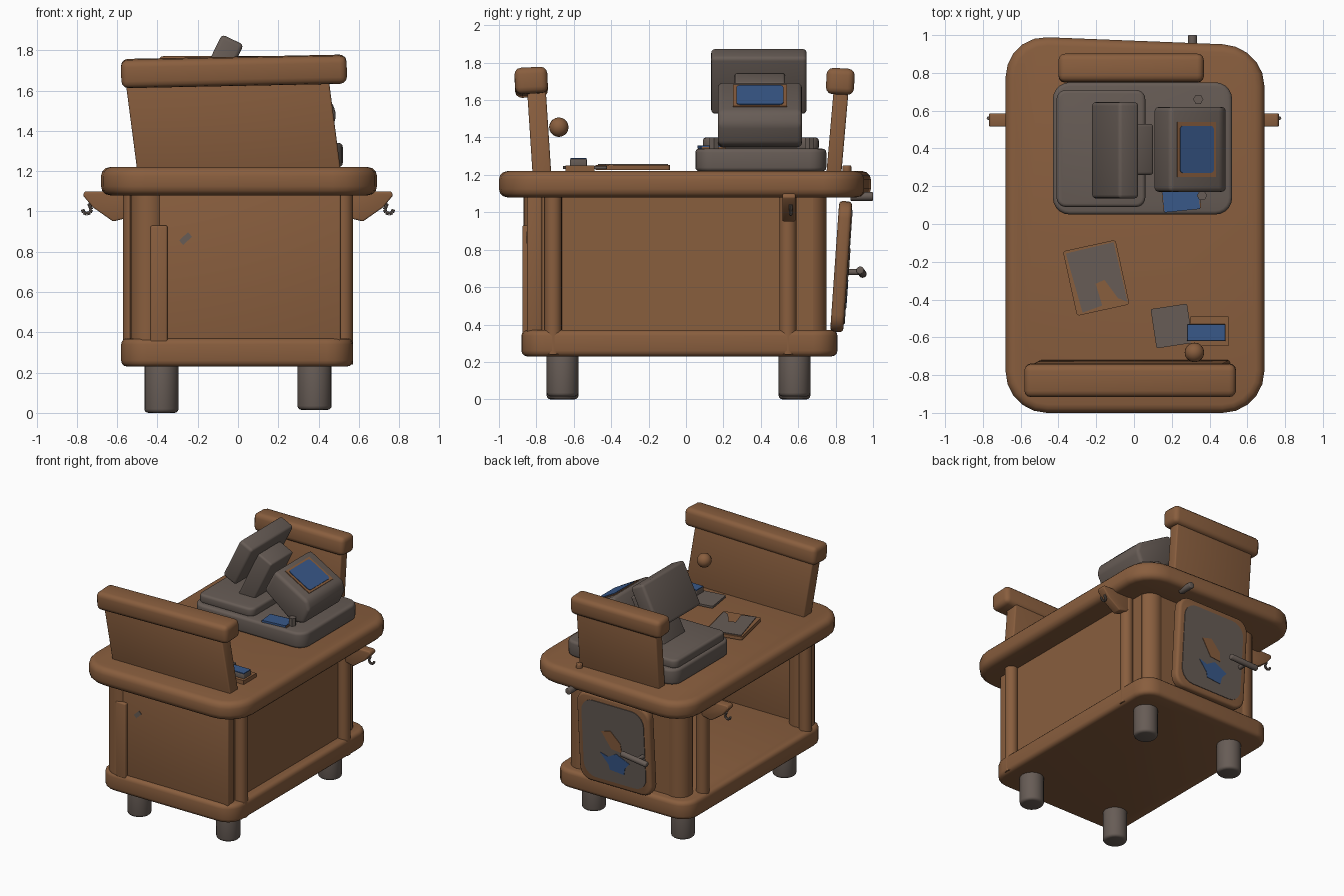
import bpy, bmesh
from math import sin, cos, pi, radians
from mathutils import Vector, Matrix, Euler

old = bpy.data.objects.get("Cube")
if old:
    bpy.data.objects.remove(old, do_unlink=True)


def material(name, rgb):
    m = bpy.data.materials.new(name)
    m.use_nodes = True
    m.diffuse_color = (*rgb, 1)
    m.node_tree.nodes["Principled BSDF"].inputs["Base Color"].default_value = (*rgb, 1)
    return m


WOOD = material("brown wood", (0.25, 0.112, 0.048))
GREY = material("warm grey", (0.135, 0.107, 0.092))
BLUE = material("screen blue", (0.04, 0.098, 0.25))


def finish(name, bm, mat, loc, rot):
    bmesh.ops.recalc_face_normals(bm, faces=bm.faces)
    me = bpy.data.meshes.new(name)
    bm.to_mesh(me)
    bm.free()
    ob = bpy.data.objects.new(name, me)
    ob.location, ob.rotation_euler = loc, rot
    me.materials.append(mat)
    bpy.context.collection.objects.link(ob)
    return ob


def rounded(w, h, r=0.0, n=5):
    """Outline of a rectangle with rounded corners."""
    if r <= 0:
        return [(w/2, h/2), (-w/2, h/2), (-w/2, -h/2), (w/2, -h/2)]
    pts = []
    for k, (sx, sy) in enumerate([(1, 1), (-1, 1), (-1, -1), (1, -1)]):
        for i in range(n + 1):
            a = pi/2 * (k + i/n)
            pts.append((sx*(w/2 - r) + r*cos(a), sy*(h/2 - r) + r*sin(a)))
    return pts


def prism(name, pts, depth, loc, mat, rot=(0, 0, 0), bev=0.0, lean=(0, 0)):
    """Extrude an outline along local z, lean its top, round its sharp edges."""
    bm = bmesh.new()
    low = [bm.verts.new((x, y, -depth/2)) for x, y in pts]
    top = [bm.verts.new((x + lean[0], y + lean[1], depth/2)) for x, y in pts]
    bm.faces.new(low[::-1])
    bm.faces.new(top)
    for i in range(len(pts)):
        j = (i + 1) % len(pts)
        bm.faces.new((low[i], low[j], top[j], top[i]))
    bmesh.ops.recalc_face_normals(bm, faces=bm.faces)
    if bev:
        sharp = [e for e in bm.edges if e.calc_face_angle(0) > radians(25)]
        bmesh.ops.bevel(bm, geom=sharp, offset=bev, segments=3, profile=0.5, affect='EDGES')
    return finish(name, bm, mat, loc, rot)


def box(name, x, y, z, mat, r=0.0, bev=0.0, lean=(0, 0), rot=(0, 0, 0)):
    """Block given by its (min, max) on each axis."""
    mid = [(a + b)/2 for a, b in (x, y, z)]
    return prism(name, rounded(x[1]-x[0], y[1]-y[0], r), z[1]-z[0], mid, mat, rot, bev, lean)


def rod(name, a, b, r, mat, bev=0.0, sides=20):
    a, b = Vector(a), Vector(b)
    rot = (b - a).to_track_quat('Z', 'Y').to_euler()
    ring = [(r*cos(2*pi*i/sides), r*sin(2*pi*i/sides)) for i in range(sides)]
    return prism(name, ring, (b - a).length, (a + b)/2, mat, rot, bev)


def ball(name, loc, r, mat):
    bm = bmesh.new()
    bmesh.ops.create_uvsphere(bm, u_segments=16, v_segments=10, radius=r)
    return finish(name, bm, mat, loc, (0, 0, 0))


# Table top, with a slightly skewed back edge
top = box("table_top", (-0.68, 0.69), (-1, 0.99), (1.08, 1.22), WOOD, r=0.22, bev=0.045)
for v in top.data.vertices:
    if v.co.y > 0:
        v.co.y -= 0.04 * (v.co.x + 0.5) * v.co.y

# Base, legs, walls and posts; the -x side stays open
box("base_slab", (-0.58, 0.57), (-0.88, 0.81), (0.23, 0.37), WOOD, r=0.13, bev=0.03)
for x in (-0.38, 0.38):
    for y in (-0.66, 0.58):
        rod("leg", (x, y, 0 if x < 0 else 0.015), (x, y, 0.26), 0.085, GREY, 0.02)
box("front_wall", (-0.5, 0.51), (-0.85, -0.77), (0.35, 1.1), WOOD, bev=0.01)
box("side_wall", (0.44, 0.5), (-0.8, 0.68), (0.35, 1.1), WOOD)
box("back_wall", (-0.42, 0.42), (0.68, 0.74), (0.35, 1.1), WOOD)
for x in (-0.41, 0.41):
    rod("back_corner_post", (x, 0.66, 0.35), (x, 0.66, 1.1), 0.09, WOOD)
rod("front_corner_post", (-0.445, -0.78, 0.35), (-0.445, -0.78, 1.1), 0.09, WOOD)
box("front_strip", (-0.435, -0.35), (-0.875, -0.8), (0.24, 0.93), WOOD, bev=0.01)
for side in (-1, 1):
    for y in (-0.71, 0.545):
        rod("side_post", (side*0.525, y, 0.24), (side*0.525, y, 1.1), 0.046, WOOD)
box("wall_mark", (-0.29, -0.23), (-0.854, -0.848), (0.85, 0.88), GREY, rot=(0, -0.75, 0))

# Side brackets with hooks
for side in (-1, 1):
    outline = [(0.54, 0.97), (0.62, 0.95), (0.72, 1.02), (0.77, 1.08), (0.76, 1.1), (0.54, 1.1)]
    prism("bracket", [(side*x, z) for x, z in outline], 0.07, (0, 0.55, 0), WOOD,
          (pi/2, 0, 0), 0.008)
    path = [(0.74, 1.04)] + [(0.75 + 0.022*cos(a), 1.01 + 0.022*sin(a))
                             for a in (pi, 1.25*pi, 1.5*pi, 1.75*pi, 2*pi)]
    for (xa, za), (xb, zb) in zip(path, path[1:]):
        rod("hook", (side*xa, 0.56, za), (side*xb, 0.56, zb), 0.009, GREY, sides=8)

# Upright boards with thick caps
box("front_board", (-0.5, 0.51), (-0.82, -0.72), (1.2, 1.66), WOOD, bev=0.01, lean=(-0.06, -0.03))
box("front_board_cap", (-0.58, 0.54), (-0.915, -0.74), (1.625, 1.765), WOOD, bev=0.035,
    rot=(0.05, -0.02, 0))
box("back_board", (-0.35, 0.33), (0.75, 0.83), (1.2, 1.66), WOOD, bev=0.01, lean=(0, 0.04))
box("back_board_cap", (-0.4, 0.37), (0.75, 0.9), (1.63, 1.77), WOOD, bev=0.035, rot=(-0.05, 0, 0))
ball("board_knob", (0.32, -0.68, 1.455), 0.052, WOOD)

# Back door, leaning outward, with painted plates and a handle
DOOR_ROT = Euler((radians(-94), 0, 0))
DOOR = Matrix.Translation((0.01, 0.83, 0.71)) @ DOOR_ROT.to_matrix().to_4x4()


def on_door(name, pts, depth, off, mat, bev=0.0):
    return prism(name, pts, depth, DOOR @ Vector((0, 0, off)), mat, DOOR_ROT, bev)


on_door("door", rounded(0.62, 0.7, 0.09), 0.07, 0, WOOD, 0.02)
on_door("door_panel", rounded(0.53, 0.61, 0.1), 0.008, 0.036, GREY)
on_door("door_brown_patch", [(0.1, -0.08), (0.02, -0.1), (-0.06, -0.02), (-0.07, 0.05),
                             (0.02, 0.04)], 0.006, 0.04, WOOD)
on_door("door_blue_patch", [(0.12, 0.09), (0.05, 0.11), (-0.02, 0.07), (-0.13, 0.12), (-0.09, 0.17),
                            (-0.08, 0.22), (0.04, 0.21), (0.05, 0.17)], 0.006, 0.04, BLUE)
rod("handle_peg", (-0.24, 0.83, 0.68), (-0.24, 0.94, 0.68), 0.016, GREY)
rod("handle_bar", (-0.1, 0.93, 0.69), (-0.33, 0.945, 0.67), 0.021, GREY, 0.008)
rod("edge_peg", (0.31, 0.88, 1.085), (0.31, 1.0, 1.085), 0.024, GREY, 0.006)
rod("top_peg", (0.31, 0.86, 1.2), (0.31, 0.86, 1.25), 0.024, WOOD, 0.006)

# Till: stepped base, leaning display, neck and keypad head
box("till_base", (-0.43, 0.52), (0.05, 0.75), (1.22, 1.34), GREY, r=0.09, bev=0.02)
box("till_step", (-0.41, 0.06), (0.09, 0.71), (1.33, 1.4), GREY, r=0.05, bev=0.018)
TILT = (0, radians(26), 0)
box("till_neck", (-0.105, 0.025), (0.26, 0.53), (1.34, 1.74), GREY, bev=0.015, rot=TILT)
box("till_display", (-0.16, -0.04), (0.135, 0.645), (1.53, 1.87), GREY, bev=0.02, rot=TILT)
head = [(0.19, 1.70), (0.47, 1.54), (0.49, 1.47), (0.44, 1.36), (0.33, 1.345), (0.1, 1.53)]
prism("till_head", head, 0.45, (0, 0.395, 0), GREY, (pi/2, 0, 0), 0.025)
SLOPE = (0, radians(29.7), 0)
prism("screen_frame", rounded(0.235, 0.29), 0.008, (0.33, 0.395, 1.622), WOOD, SLOPE)
prism("screen", rounded(0.205, 0.25, 0.02), 0.008, (0.332, 0.395, 1.626), BLUE, SLOPE)
prism("till_pad_tray", rounded(0.2, 0.13), 0.015, (0.25, 0.14, 1.343), WOOD, (0, 0, 0.1))
prism("till_pad", rounded(0.19, 0.12), 0.015, (0.25, 0.13, 1.35), BLUE, (0, 0, 0.1))
for x, y in ((0.34, 0.66), (0.36, 0.15)):
    rod("till_button", (x, y, 1.33), (x, y, 1.4), 0.027, GREY, sides=6)

# Things lying on the counter
prism("clipboard", rounded(0.285, 0.35, 0.015), 0.025, (-0.2, -0.285, 1.24), WOOD, (0, 0, 0.215))
prism("clipboard_sheet", [(-0.13, 0.16), (0.13, 0.165), (0.135, -0.16), (0.09, -0.13), (0.04, -0.02),
                          (-0.01, -0.03), (0, -0.15), (-0.11, -0.165)],
      0.006, (-0.2, -0.285, 1.255), GREY, (0, 0, 0.215))
prism("note_sheet", rounded(0.195, 0.21, 0.01), 0.016, (0.2, -0.54, 1.24), GREY, (0, 0, 0.15))
box("small_tray", (0.3, 0.5), (-0.645, -0.49), (1.22, 1.25), WOOD)
box("small_box", (0.28, 0.485), (-0.62, -0.53), (1.245, 1.285), GREY, bev=0.006)
box("small_box_lid", (0.283, 0.482), (-0.617, -0.533), (1.283, 1.291), BLUE)

# Smooth shading with sharp edges kept
bpy.ops.object.select_all(action='DESELECT')
for ob in bpy.context.scene.objects:
    if ob.type == 'MESH':
        ob.select_set(True)
bpy.context.view_layer.objects.active = top
bpy.ops.object.shade_smooth_by_angle(angle=radians(35))
